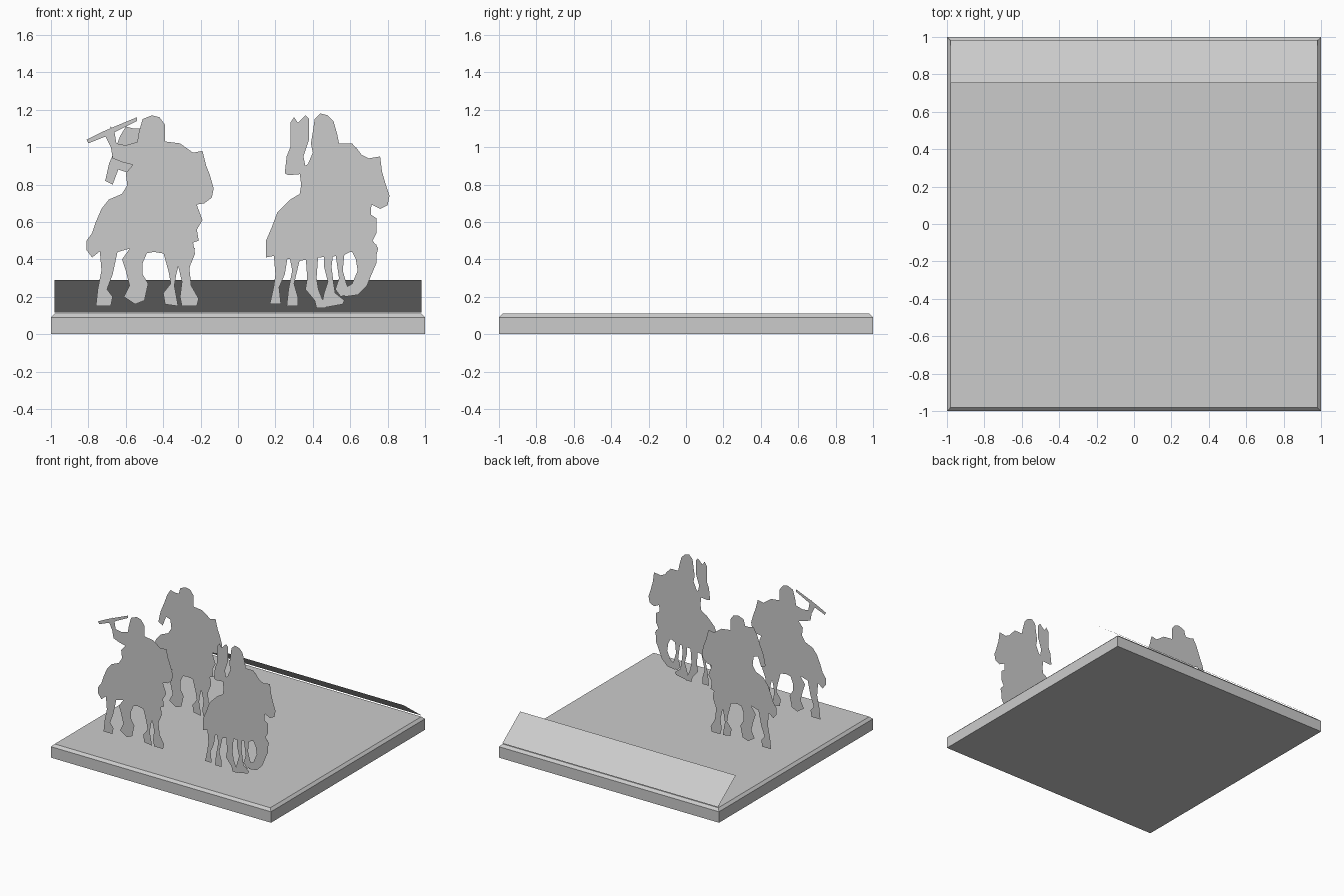
import bpy
import bmesh
from mathutils import Vector
from mathutils.geometry import delaunay_2d_cdt

default_cube = bpy.data.objects.get("Cube")
if default_cube:
    bpy.data.objects.remove(default_cube, do_unlink=True)

# One plain grey for everything
grey = bpy.data.materials.new("plain grey")
grey.use_nodes = True
grey_colour = (0.6, 0.6, 0.6, 1)
grey.diffuse_color = grey_colour
grey.node_tree.nodes["Principled BSDF"].inputs["Base Color"].default_value = grey_colour


def add_object(name, bm):
    """Turn a bmesh into a named grey object."""
    mesh = bpy.data.meshes.new(name)
    bm.to_mesh(mesh)
    bm.free()
    mesh.materials.append(grey)
    obj = bpy.data.objects.new(name, mesh)
    bpy.context.collection.objects.link(obj)
    return obj


def inside(point, outline):
    """Even-odd test for a point in a closed outline."""
    hit = False
    for a, b in zip(outline, outline[1:] + outline[:1]):
        if (a.y > point.y) != (b.y > point.y):
            crossing = a.x + (point.y - a.y) / (b.y - a.y) * (b.x - a.x)
            if point.x < crossing:
                hit = not hit
    return hit


def add_cutout(name, y, *shapes):
    """Join overlapping outlines (in hundredths) into one flat upright cutout."""
    outlines = [[Vector(p) / 100 for p in shape] for shape in shapes]
    points, edges = [], []
    for outline in outlines:
        start, count = len(points), len(outline)
        points += outline
        edges += [(start + i, start + (i + 1) % count) for i in range(count)]
    verts, _, faces, *_ = delaunay_2d_cdt(points, edges, [], 0, 0.0001)
    bm = bmesh.new()
    corners = [bm.verts.new((v.x, y, v.y)) for v in verts]
    for face in faces:
        centre = sum((verts[i] for i in face), Vector((0, 0))) / len(face)
        if any(inside(centre, outline) for outline in outlines):
            bm.faces.new([corners[i] for i in face])
    for face in bm.faces:
        face.normal_update()
        if face.normal.y > 0:
            face.normal_flip()
    loose = [v for v in bm.verts if not v.link_faces]
    bmesh.ops.delete(bm, geom=loose, context='VERTS')
    return add_object(name, bm)


# Square base with a chamfered top rim
bm = bmesh.new()
bmesh.ops.create_cube(bm, size=2)
for v in bm.verts:
    v.co.z = 0.11 if v.co.z > 0 else 0
rim = [e for e in bm.edges if all(v.co.z > 0.1 for v in e.verts)]
bmesh.ops.bevel(bm, geom=rim, offset=0.02, segments=1, affect='EDGES')
add_object("base", bm)

# Sloping blank plate along the back edge
bm = bmesh.new()
slope = [(0.98, 0.985, 0.117), (-0.98, 0.985, 0.117),
         (-0.98, 0.753, 0.29), (0.98, 0.753, 0.29)]
plate = bm.faces.new([bm.verts.new(p) for p in slope])
plate.normal_update()
if plate.normal.z < 0:
    plate.normal_flip()
add_object("sloping_plate", bm)

# Outlines of the first rider and horse
horse = [(-59, 80), (-62, 75), (-69, 72), (-73, 67), (-76, 60), (-78, 54),
         (-81, 50), (-81, 45), (-78, 41), (-73, 45), (-64, 44), (-57, 46),
         (-50, 43), (-45, 44), (-39, 43), (-36, 40), (-25, 38), (-23, 43),
         (-24, 49), (-21, 50), (-22, 56), (-19, 61), (-22, 69), (-22, 80)]
rider = [(-46, 117), (-51, 115), (-53, 108), (-54, 102), (-55, 92), (-60, 86),
         (-59, 78), (-20, 75), (-24, 97), (-31, 102), (-39, 103), (-39, 112),
         (-42, 116)]
shield = [(-28, 99), (-24, 97), (-19, 98), (-17, 90), (-15, 85), (-13, 78),
          (-14, 73), (-18, 70), (-24, 69)]
sword_arm = [(-71, 106), (-68, 111), (-66, 108), (-65, 102), (-60, 101),
             (-53, 103), (-54, 90), (-62, 92), (-67, 94), (-68, 100)]
sword = [(-81, 104), (-80, 102), (-70, 106), (-54, 114), (-54, 116),
         (-66, 111), (-73, 108)]
lowered_arm = [(-52, 110), (-56, 110), (-60, 111), (-63, 106), (-66, 98),
               (-69, 91), (-71, 82), (-67, 80), (-64, 88), (-58, 86), (-53, 90)]
outer_foreleg = [(-74, 46), (-64, 46), (-67, 32), (-70, 24), (-67, 20),
                 (-68, 15), (-76, 15), (-75, 24), (-73, 34)]
inner_foreleg = [(-62, 40), (-57, 47), (-48, 45), (-51, 38), (-51, 32),
                 (-48, 27), (-50, 18), (-55, 16), (-61, 20), (-58, 26),
                 (-60, 34)]
inner_hindleg = [(-40, 44), (-30, 44), (-33, 32), (-34, 26), (-32, 15),
                 (-39, 16), (-40, 22), (-36, 27), (-37, 33)]
outer_hindleg = [(-34, 45), (-23, 46), (-26, 35), (-25, 26), (-21, 19),
                 (-22, 15), (-30, 15), (-31, 20), (-30, 28)]
legs = [outer_foreleg, inner_foreleg, inner_hindleg, outer_hindleg]

add_cutout("sword_rider", -0.66, horse, rider, shield, sword_arm, sword, *legs)
add_cutout("rear_rider", -0.02, horse, rider, shield, lowered_arm, *legs)

# Outlines of the rider with a raised hand
horse = [(34, 81), (33, 75), (28, 72), (21, 65), (18, 57), (15, 50), (15, 41),
         (20, 42), (32, 39), (43, 41), (56, 42), (60, 44), (74, 42), (75, 46),
         (72, 50), (74, 54), (74, 62), (71, 64), (72, 80)]
rider = [(44, 118), (41, 115), (40, 108), (39, 102), (40, 97), (37, 90),
         (33, 86), (34, 78), (74, 75), (66, 96), (61, 102), (54, 102),
         (53, 107), (51, 114), (48, 117)]
shield = [(63, 100), (66, 96), (70, 94), (76, 95), (77, 87), (79, 80),
          (81, 74), (80, 69), (76, 67), (70, 70)]
raised_arm = [(28, 113), (30, 116), (32, 113), (36, 117), (38, 115), (38, 104),
              (35, 95), (36, 90), (39, 92), (38, 86), (27, 85), (25, 86),
              (26, 95), (28, 100)]
near_foreleg = [(19, 44), (27, 44), (25, 32), (22, 25), (23, 16), (17, 16),
                (19, 25), (20, 32)]
far_foreleg = [(27, 44), (34, 44), (30, 27), (32, 20), (32, 15), (26, 15),
               (27, 24), (29, 34)]
middle_leg = [(36, 44), (43, 44), (42, 30), (43, 24), (47, 14), (42, 14),
              (41, 18), (36, 24), (37, 30)]
bent_leg = [(46, 44), (51, 44), (50, 36), (51, 28), (52, 22), (57, 18),
            (56, 16), (45, 14), (45, 17), (46, 22), (48, 28), (46, 36)]
near_hindleg = [(52, 44), (57, 44), (56, 34), (58, 27), (60, 22), (55, 20),
                (52, 24), (54, 30)]
far_hindleg = [(60, 46), (74, 48), (74, 38), (71, 31), (69, 26), (64, 21),
               (57, 20), (56, 24), (61, 27), (64, 34), (63, 40)]
legs = [near_foreleg, far_foreleg, middle_leg, bent_leg, near_hindleg, far_hindleg]

add_cutout("raised_hand_rider", -0.67, horse, rider, shield, raised_arm, *legs)
